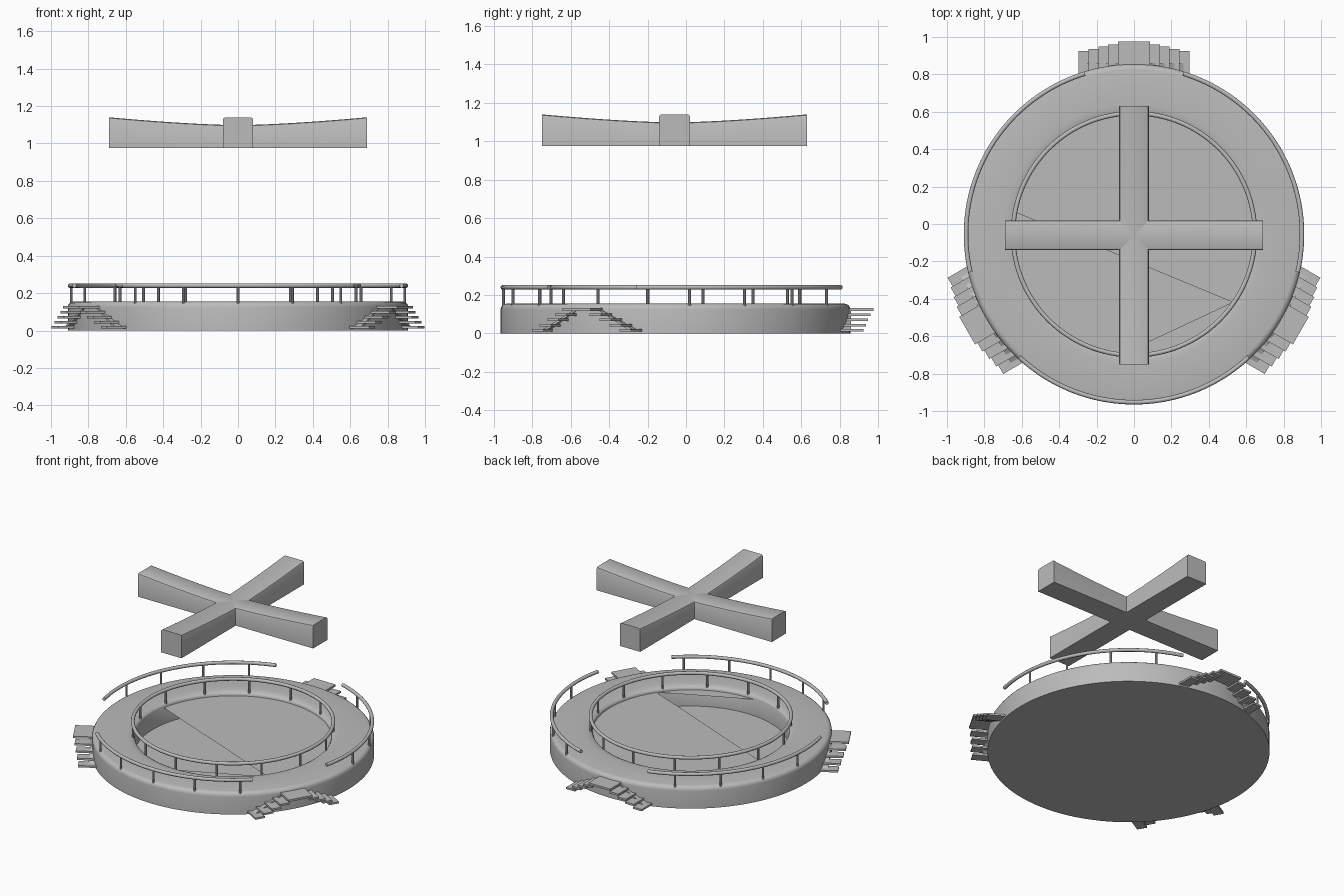
import bpy, bmesh, math
from mathutils import Matrix, Vector

if "Cube" in bpy.data.objects:
    bpy.data.objects.remove(bpy.data.objects["Cube"])

CY = -0.055          # centre of the round platform
RAIL_Z = 0.24
STAIR_ANGLES = (90, 210, 330)

grey = bpy.data.materials.new("plain_grey")
grey.use_nodes = True
grey.diffuse_color = (0.5, 0.5, 0.5, 1)
grey.node_tree.nodes["Principled BSDF"].inputs["Base Color"].default_value = (0.5, 0.5, 0.5, 1)


def finish(name, bm, smooth=False):
    bmesh.ops.recalc_face_normals(bm, faces=bm.faces)
    mesh = bpy.data.meshes.new(name)
    bm.to_mesh(mesh)
    bm.free()
    mesh.materials.append(grey)
    obj = bpy.data.objects.new(name, mesh)
    bpy.context.collection.objects.link(obj)
    obj.location.y = CY
    if smooth:
        bpy.ops.object.select_all(action='DESELECT')
        obj.select_set(True)
        bpy.context.view_layer.objects.active = obj
        bpy.ops.object.shade_smooth_by_angle(angle=math.radians(35))
    return obj


def polar(r, deg, z):
    a = math.radians(deg)
    return Vector((r * math.cos(a), r * math.sin(a), z))


def lathe(bm, profile, start=0, end=360, steps=128, closed=False):
    """Sweep an (r, z) profile about the vertical axis."""
    full = end - start == 360
    rings = []
    for i in range(steps if full else steps + 1):
        deg = start + (end - start) * i / steps
        rings.append([bm.verts.new(polar(r, deg, z)) for r, z in profile])
    n = len(profile)
    for i in range(steps):
        a, b = rings[i], rings[(i + 1) % len(rings)]
        for j in range(n if closed else n - 1):
            k = (j + 1) % n
            bm.faces.new((a[j], b[j], b[k], a[k]))
    if closed and not full:
        bm.faces.new(rings[0])
        bm.faces.new(rings[-1])
    return rings


def box(bm, x0, x1, y0, y1, z0, z1, turn=0):
    size = Matrix.Diagonal((x1 - x0, y1 - y0, z1 - z0, 1))
    move = Matrix.Translation(((x0 + x1) / 2, (y0 + y1) / 2, (z0 + z1) / 2))
    bmesh.ops.create_cube(bm, size=1, matrix=Matrix.Rotation(turn, 4, 'Z') @ move @ size)


def tube_profile(radius, thick=0.012, sides=12):
    return [(radius + thick * math.cos(math.tau * i / sides),
             RAIL_Z + thick * math.sin(math.tau * i / sides)) for i in range(sides)]


def post(bm, radius, deg, bottom):
    mid = polar(radius, deg, (bottom + RAIL_Z) / 2)
    bmesh.ops.create_cone(bm, cap_ends=True, segments=10, radius1=0.008, radius2=0.008,
                          depth=RAIL_Z - bottom, matrix=Matrix.Translation(mid))


# Round platform with rounded outer and inner lips, and a closed floor
quarter = [math.radians(a) for a in (0, 22.5, 45, 67.5, 90)]
profile = [(0.91, 0)]
profile += [(0.88 + 0.03 * math.cos(a), 0.125 + 0.03 * math.sin(a)) for a in quarter]
profile += [(0.695 - 0.06 * math.sin(a), 0.135 + 0.02 * math.cos(a)) for a in quarter]
profile += [(0.635, 0.01)]
bm = bmesh.new()
rings = lathe(bm, profile)
bm.faces.new([ring[0] for ring in rings])
bm.faces.new([ring[-1] for ring in rings])
finish("platform", bm, True)

# Inner deck sheet, open over the sunken part of the pit
bm = bmesh.new()
sheet = [polar(0.64, 169.6 - i * (169.6 + 34.6) / 60, 0.125) for i in range(61)]
bm.faces.new([bm.verts.new(p) for p in sheet])
segment = [polar(0.64, -34.6 - i * (95.3 - 34.6) / 20, 0.125) for i in range(21)]
bm.faces.new([bm.verts.new(p) for p in segment])
finish("inner_deck", bm)

# Inner railing
bm = bmesh.new()
lathe(bm, tube_profile(0.647), closed=True)
finish("inner_rail", bm, True)
bm = bmesh.new()
for i in range(14):
    post(bm, 0.647, 90 + i * 360 / 14, 0.125)
finish("inner_rail_posts", bm, True)

# Outer railing, broken at each stair
GAP = 17
bm = bmesh.new()
for a in STAIR_ANGLES:
    lathe(bm, tube_profile(0.898), a + GAP, a + 120 - GAP, 40, closed=True)
finish("outer_rail", bm, True)
bm = bmesh.new()
for i in range(19):
    deg = (270 + i * 360 / 19) % 360
    if min(abs(deg - a) for a in STAIR_ANGLES) > GAP:
        post(bm, 0.895, deg, 0.13)
finish("outer_rail_posts", bm, True)

# Double-sided stairs: landing, four treads each way, sloping supports
for n, a in enumerate(STAIR_ANGLES):
    turn = math.radians(a)
    bm = bmesh.new()
    box(bm, 0.85, 1.03, -0.085, 0.085, 0.117, 0.131, turn)
    for side in (-1, 1):
        for i in range(4):
            near, far = 0.07 + i * 0.053, 0.138 + i * 0.053
            y0, y1 = sorted((side * near, side * far))
            z = 0.091 - i * 0.027
            box(bm, 0.84, 1.015 - i * 0.012, y0, y1, z, z + 0.013, turn)
        slope = [(0.07, 0.117), (0.09, 0.117), (0.29, 0.01), (0.26, 0.01)]
        loops = [[bm.verts.new(Matrix.Rotation(turn, 3, 'Z') @ Vector((r, side * t, z)))
                  for t, z in slope] for r in (0.85, 0.915)]
        bm.faces.new(loops[0])
        bm.faces.new(loops[1])
        for j in range(4):
            k = (j + 1) % 4
            bm.faces.new((loops[0][j], loops[0][k], loops[1][k], loops[1][j]))
    finish(f"stair_{n + 1}", bm)

# Floating cross: four arms with dished tops and softened top edges
HALF, REACH, LOW, SOFT = 0.08, 0.69, 0.975, 0.012
section = [(-HALF, None), (-HALF, SOFT), (-HALF + SOFT / 3, SOFT / 3), (-HALF + SOFT, 0),
           (HALF - SOFT, 0), (HALF - SOFT / 3, SOFT / 3), (HALF, SOFT), (HALF, None)]
for name, turn in (("cross_beam_side", 0), ("cross_beam_front", math.pi / 2)):
    bm = bmesh.new()
    loops = []
    for i in range(25):
        x = REACH * (i / 12 - 1)
        top = 1.098 + 0.042 * (abs(x) / REACH) ** 1.5
        loops.append([bm.verts.new((x, y, LOW if drop is None else top - drop))
                      for y, drop in section])
    for a, b in zip(loops, loops[1:]):
        for j in range(8):
            k = (j + 1) % 8
            bm.faces.new((a[j], a[k], b[k], b[j]))
    bm.faces.new(loops[0])
    bm.faces.new(loops[-1])
    beam = finish(name, bm, True)
    beam.rotation_euler.z = turn
    beam.location.y = -0.06
